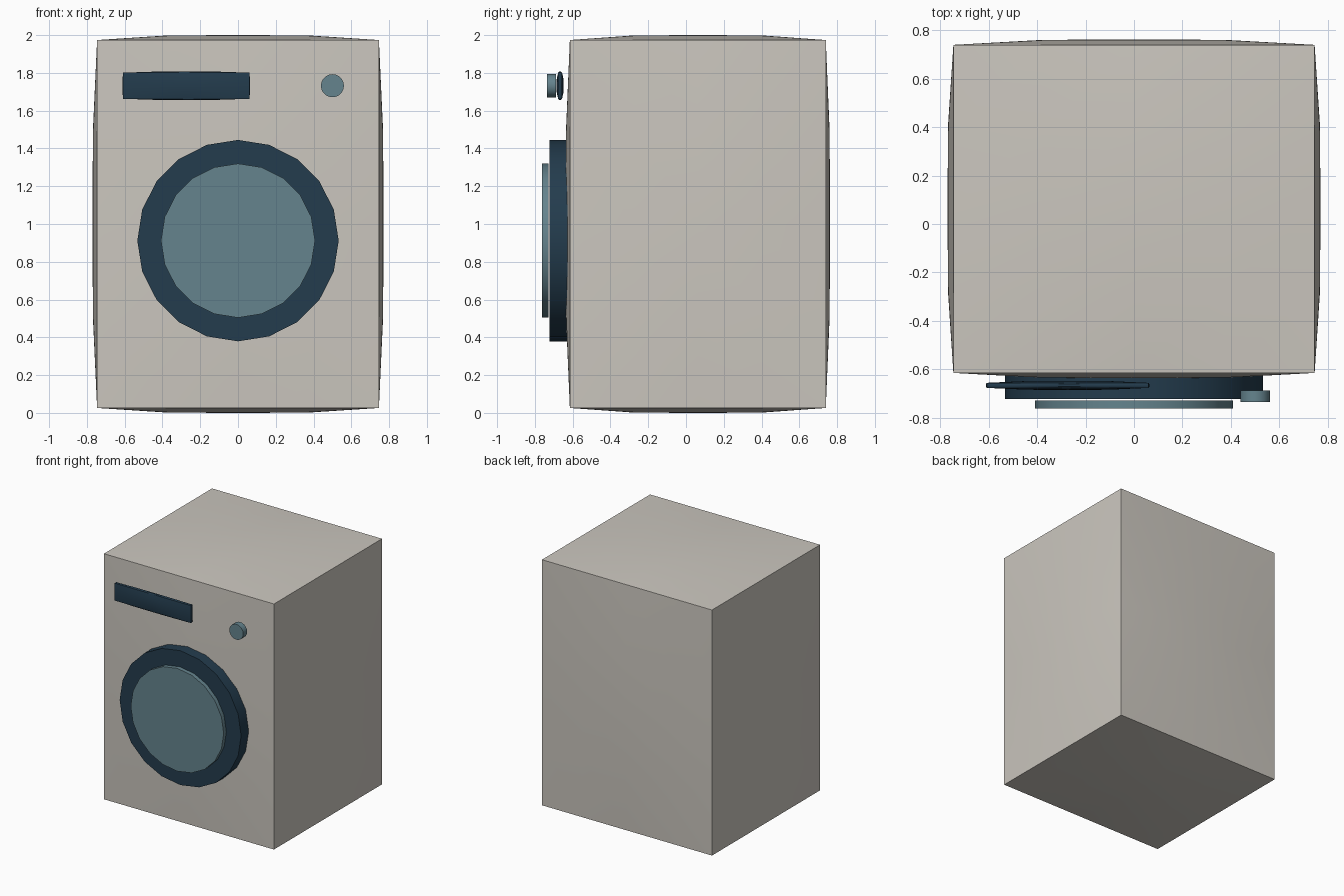
import bpy, bmesh, math
from mathutils import Vector, Matrix

if "Cube" in bpy.data.objects:
    bpy.data.objects.remove(bpy.data.objects["Cube"])


def material(name, rgb):
    m = bpy.data.materials.new(name)
    m.diffuse_color = (*rgb, 1)
    m.use_nodes = True
    m.node_tree.nodes["Principled BSDF"].inputs["Base Color"].default_value = m.diffuse_color
    return m


cream = material("warm_grey_enamel", (0.60, 0.57, 0.52))
navy = material("dark_navy", (0.017, 0.045, 0.075))
glass = material("blue_grey", (0.13, 0.23, 0.27))


def finish(name, bm, mat):
    bmesh.ops.recalc_face_normals(bm, faces=bm.faces)
    mesh = bpy.data.meshes.new(name)
    bm.to_mesh(mesh)
    bm.free()
    mesh.materials.append(mat)
    ob = bpy.data.objects.new(name, mesh)
    bpy.context.collection.objects.link(ob)
    bpy.context.view_layer.objects.active = ob
    ob.select_set(True)
    bpy.ops.object.shade_smooth_by_angle(angle=math.radians(30))
    ob.select_set(False)


def pillow_box(name, lo, hi, bulge, mat):
    """Box with straight edges whose six faces swell out to the given bounds."""
    lo, hi = Vector(lo), Vector(hi)
    mid, half = (lo + hi) / 2, (hi - lo) / 2
    bm = bmesh.new()
    bmesh.ops.create_cube(bm, size=2)
    bmesh.ops.subdivide_edges(bm, edges=bm.edges, cuts=3, use_grid_fill=True)
    for v in bm.verts:
        p = v.co.copy()
        for i in range(3):
            swell = 1.0
            for j in range(3):
                if j != i:
                    swell *= 1 - abs(p[j]) ** 4
            size = half[i] - bulge[i] * (1 - swell)
            v.co[i] = mid[i] + p[i] * size
    finish(name, bm, mat)


def disc(name, x, z, radius, front, back, mat):
    """Twenty-sided disc facing the front, with a vertex at the top."""
    bm = bmesh.new()
    rot = (Matrix.Translation((x, (front + back) / 2, z))
           @ Matrix.Rotation(math.pi / 2, 4, 'X'))
    bmesh.ops.create_cone(bm, cap_ends=True, segments=20, radius1=radius,
                          radius2=radius, depth=back - front, matrix=rot)
    finish(name, bm, mat)


# cabinet
pillow_box("cabinet", (-0.77, -0.637, 0.0), (0.77, 0.762, 2.0),
           (0.024, 0.022, 0.026), cream)
# door
disc("door_ring", 0, 0.912, 0.533, -0.722, -0.625, navy)
disc("door_window", 0, 0.912, 0.408, -0.762, -0.729, glass)
# controls
pillow_box("control_panel", (-0.612, -0.685, 1.657), (0.064, -0.648, 1.807),
           (0.004, 0.008, 0.006), navy)
disc("dial", 0.5, 1.732, 0.061, -0.735, -0.687, glass)
